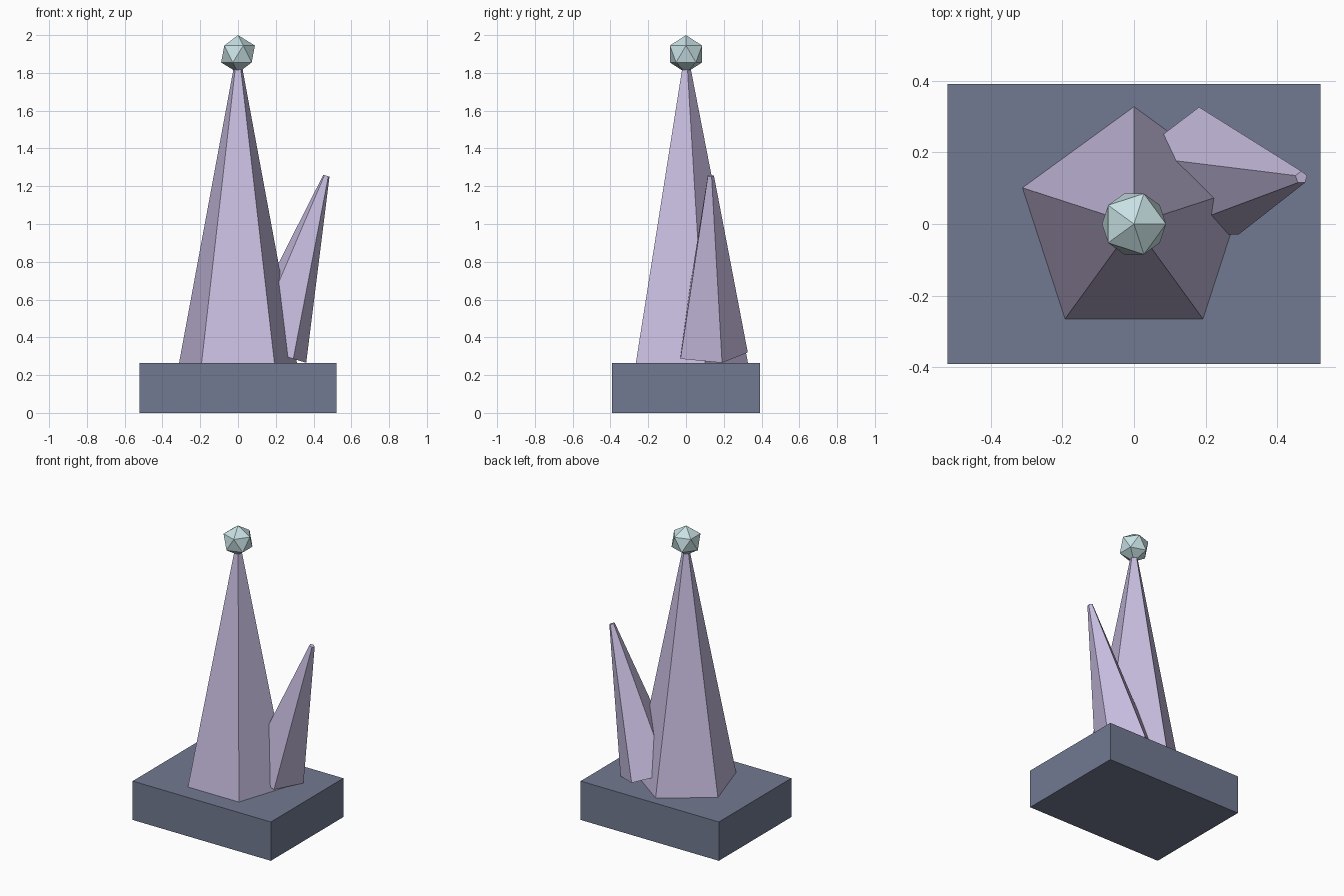
import bpy, bmesh
from math import sin, cos, pi, radians

if "Cube" in bpy.data.objects:
    bpy.data.objects.remove(bpy.data.objects["Cube"])


def material(name, rgb):
    m = bpy.data.materials.new(name)
    lin = [((c / 255 + 0.055) / 1.055) ** 2.4 for c in rgb]
    m.diffuse_color = (*lin, 1)
    m.use_nodes = True
    m.node_tree.nodes["Principled BSDF"].inputs["Base Color"].default_value = m.diffuse_color
    return m


stone = material("slate stone", (114, 122, 145))
crystal = material("lilac crystal", (200, 189, 224))
gem = material("pale teal gem", (200, 225, 228))


def finish(name, bm, mat, location, tilt=0):
    bmesh.ops.recalc_face_normals(bm, faces=bm.faces)
    mesh = bpy.data.meshes.new(name)
    bm.to_mesh(mesh)
    bm.free()
    mesh.materials.append(mat)
    ob = bpy.data.objects.new(name, mesh)
    ob.location = location
    ob.rotation_euler = (0, radians(tilt), 0)
    bpy.context.collection.objects.link(ob)
    return ob


def shard(name, r1, r2, height, location, tilt=0):
    """Five-sided tapered crystal with its base centre at location."""
    bm = bmesh.new()
    rings = [[bm.verts.new((r * cos(pi / 2 + 2 * pi * k / 5),
                            r * sin(pi / 2 + 2 * pi * k / 5), z))
              for k in range(5)] for r, z in ((r1, 0), (r2, height))]
    for ring in rings:
        bm.faces.new(ring)
    for k in range(5):
        n = (k + 1) % 5
        bm.faces.new((rings[0][k], rings[0][n], rings[1][n], rings[1][k]))
    return finish(name, bm, crystal, location, tilt)


# Plinth
bm = bmesh.new()
bmesh.ops.create_cube(bm, size=1)
bmesh.ops.scale(bm, vec=(1.044, 0.782, 0.265), verts=bm.verts)
finish("plinth", bm, stone, (0, 0, 0.1325))

# Main spire and the leaning side shard
shard("main_spire", 0.328, 0.025, 1.557, (0, 0, 0.265))
shard("side_shard", 0.197, 0.018, 0.978, (0.182, 0.13, 0.32), tilt=17)

# Faceted gem on the tip
bm = bmesh.new()
bmesh.ops.create_icosphere(bm, subdivisions=1, radius=0.1)
finish("tip_gem", bm, gem, (0, 0, 1.9))
